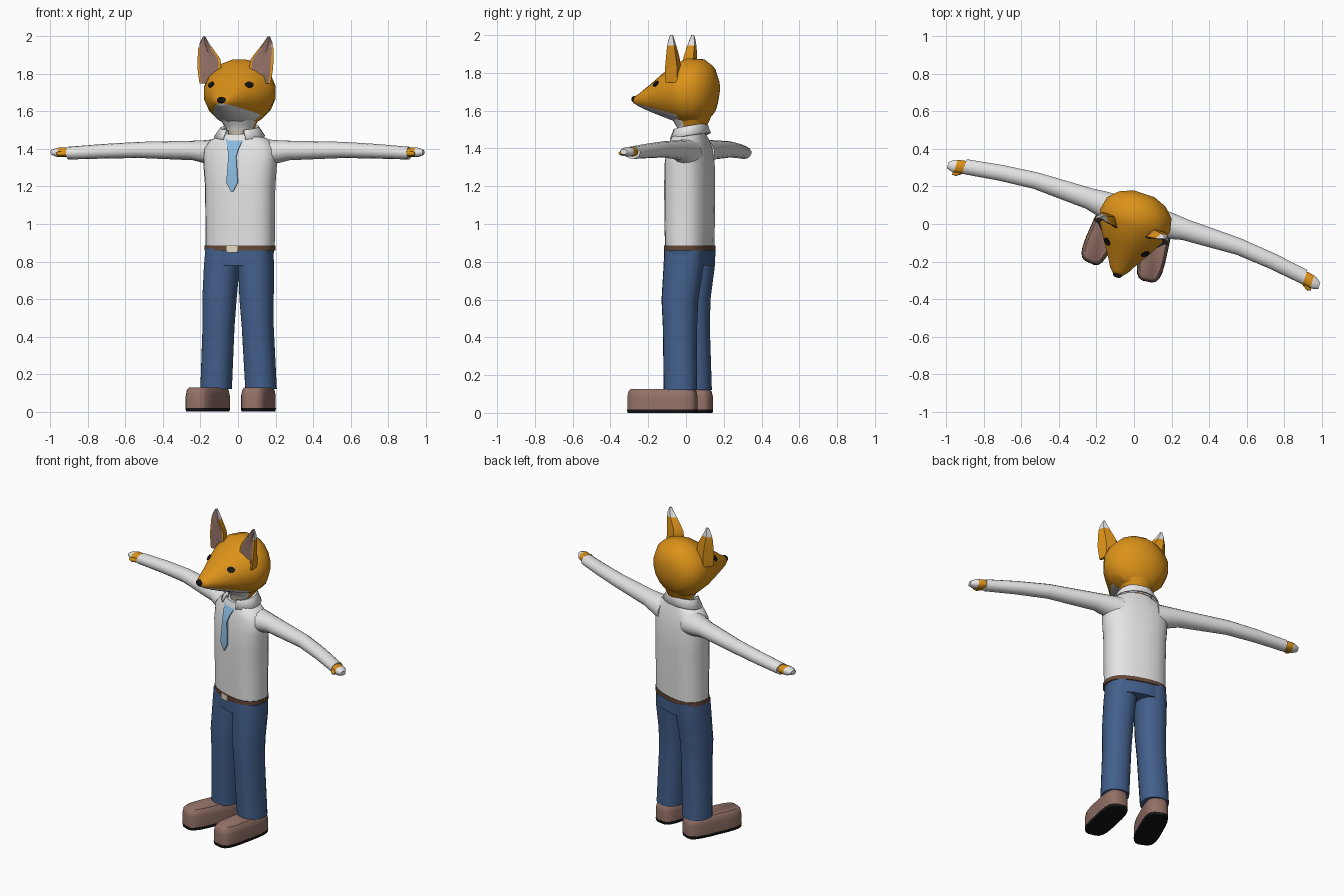
import bpy, bmesh, math
from mathutils import Matrix, Vector
from mathutils.bvhtree import BVHTree

cube = bpy.data.objects.get("Cube")
if cube:
    bpy.data.objects.remove(cube)

# The whole figure is turned a little to its right
TURN = Matrix.Rotation(math.radians(-18), 4, 'Z')


def material(name, r, g, b):
    m = bpy.data.materials.new(name)
    m.use_nodes = True
    m.diffuse_color = (r, g, b, 1)
    bsdf = m.node_tree.nodes["Principled BSDF"]
    bsdf.inputs["Base Color"].default_value = (r, g, b, 1)
    bsdf.inputs["Roughness"].default_value = 0.8
    return m


ORANGE = material("orange fur", 0.72, 0.29, 0.01)
WHITE = material("white", 0.78, 0.78, 0.78)
DENIM = material("denim blue", 0.055, 0.115, 0.26)
LEATHER = material("dusty brown", 0.29, 0.165, 0.135)
BELT = material("belt brown", 0.13, 0.065, 0.04)
TIE = material("light blue", 0.25, 0.49, 0.72)
CREAM = material("cream", 0.78, 0.67, 0.53)
BLACK = material("black", 0.008, 0.008, 0.008)


def ring(axis, pos, c1, c2, r1, r2, n=16, power=2):
    """Rounded cross-section at a position along an axis."""
    pts = []
    for i in range(n):
        a = 2 * math.pi * (i + 0.5) / n
        u, v = math.cos(a), math.sin(a)
        u = c1 + r1 * math.copysign(abs(u) ** (2 / power), u)
        v = c2 + r2 * math.copysign(abs(v) ** (2 / power), v)
        pts.append({'X': (pos, u, v), 'Y': (u, pos, v), 'Z': (u, v, pos)}[axis])
    return pts


def loft(rings, closed=True):
    """Skin a list of rings; each face remembers its column number."""
    bm = bmesh.new()
    rows = [[bm.verts.new(p) for p in r] for r in rings]
    n = len(rows[0])
    for a, b in zip(rows, rows[1:]):
        for j in range(n if closed else n - 1):
            k = (j + 1) % n
            bm.faces.new((a[j], a[k], b[k], b[j])).material_index = j
    if closed:
        for r in (rows[0], rows[-1]):
            bm.faces.new(r).material_index = n
    return bm


def finish(name, bm, mats, rule=None, angle=45):
    """Colour, turn and shade a part; rule takes face centre and column."""
    bmesh.ops.recalc_face_normals(bm, faces=bm.faces[:])
    for f in bm.faces:
        f.material_index = rule(f.calc_center_median(), f.material_index) if rule else 0
    bm.transform(TURN)
    me = bpy.data.meshes.new(name)
    bm.to_mesh(me)
    bm.free()
    ob = bpy.data.objects.new(name, me)
    bpy.context.collection.objects.link(ob)
    for m in mats:
        me.materials.append(m)
    bpy.ops.object.select_all(action='DESELECT')
    ob.select_set(True)
    bpy.context.view_layer.objects.active = ob
    bpy.ops.object.shade_smooth_by_angle(angle=math.radians(angle))
    return ob


def cut(bm, co, no):
    bmesh.ops.bisect_plane(bm, geom=bm.verts[:] + bm.edges[:] + bm.faces[:],
                           plane_co=co, plane_no=no)


def disc(centre, normal, rx, rz, n=10):
    """Thin oval plate facing along a normal."""
    bm = loft([ring('Z', h, 0, 0, rx, rz, n) for h in (-0.004, 0.004)])
    bm.transform(Matrix.Translation(centre) @ normal.to_track_quat('Z', 'Y').to_matrix().to_4x4())
    return bm


# Head: snout to back of skull, white below a sloping line
SKULL = [(-.292, .018, 1.64, 1.67), (-.26, .05, 1.622, 1.69), (-.2, .085, 1.595, 1.735),
         (-.12, .137, 1.565, 1.80), (-.05, .178, 1.54, 1.85), (.02, .2, 1.52, 1.88),
         (.09, .185, 1.53, 1.875), (.14, .135, 1.575, 1.84), (.17, .06, 1.66, 1.78)]
head = loft([ring('Y', y, 0, (lo + hi) / 2, w, (hi - lo) / 2) for y, w, lo, hi in SKULL])
cut(head, (0, -.28, 1.64), (0, .22, 1))
cut(head, (0, -.01, 1.6), (0, 1, 0))
bmesh.ops.recalc_face_normals(head, faces=head.faces[:])
tree = BVHTree.FromBMesh(head)


def muzzle_colour(c, j):
    return int(c.y < -.01 and c.z < 1.64 - .22 * (c.y + .28))


finish("head", head, [ORANGE, WHITE], muzzle_colour, 60)

# Nose
finish("nose", loft([ring('Y', y, 0, 1.66, w, w * .75, 10)
                     for y, w in ((-.27, .024), (-.29, .025), (-.3, .014))]), [BLACK])

# Neck: cream throat, white under the chin, orange behind
finish("neck", loft([ring('Z', z, 0, y, r, r) for z, y, r in
                     ((1.4, .03, .068), (1.5, .03, .07), (1.53, .03, .088), (1.6, .025, .125))]),
       [ORANGE, WHITE, CREAM], lambda c, j: 0 if c.y > .01 else (2 if c.z < 1.5 else 1))

# Torso, belt and hips
BODY = [(.87, .187, .115), (1.0, .188, .118), (1.2, .19, .12), (1.32, .2, .115),
        (1.4, .2, .1), (1.445, .165, .088), (1.48, .1, .078)]
finish("shirt", loft([ring('Z', z, .005, .022, w, d, 20, 2.5) for z, w, d in BODY]), [WHITE])
finish("belt", loft([ring('Z', z, .005, .022, .192, .12, 20, 2.5) for z in (.86, .885)]), [BELT])
finish("hips", loft([ring('Z', z, .005, .022, w, .113, 20, 2.5)
                     for z, w in ((.78, .17), (.87, .186))]), [DENIM])
buckle = bmesh.new()
bmesh.ops.create_cube(buckle, size=1, matrix=Matrix.Translation((0, -.098, .865))
                      @ Matrix.Diagonal((.06, .009, .036, 1)))
finish("belt_buckle", buckle, [CREAM])

# Tie: knot and blade hanging in front of the chest
TIE_SHAPE = [(1.455, .05, -.06), (1.4, .03, -.088), (1.36, .022, -.1), (1.22, .032, -.106), (1.17, .004, -.106)]
finish("tie", loft([[(-w, y, z), (w, y, z), (w, y + .008, z), (-w, y + .008, z)]
                    for z, w, y in TIE_SHAPE]), [TIE], None, 30)

# Collar: folded band open at the front and raised behind
COLLAR = [(.14, .105, 1.45), (.105, .088, 1.5), (.085, .074, 1.495), (.085, .074, 1.45)]
rows = []
for rx, ry, z in COLLAR:
    row = []
    for i in range(19):
        a = math.radians(28 + i * (304 / 18))
        row.append((rx * math.sin(a), .025 - ry * math.cos(a), z + .033 * (1 - math.cos(a)) / 2))
    rows.append(row)
collar = finish("collar", loft(rows, False), [WHITE], None, 50)
collar.modifiers.new("thickness", 'SOLIDIFY').thickness = .008

# Paired parts
ARM = [(.11, .04, 1.375, .085, .08), (.2, .05, 1.385, .07, .062), (.27, .055, 1.392, .058, .052),
       (.57, .058, 1.395, .046, .043), (.76, .04, 1.388, .044, .039), (.955, .012, 1.378, .042, .034)]
HAND = [(.93, .012, .03, .022), (.965, .008, .036, .025), (1.0, .0, .036, .026),
        (1.015, -.002, .033, .024), (1.042, -.008, .018, .014)]
LEG = [(.87, .09, .022, .092, .108), (.78, .096, .018, .094, .106), (.6, .104, .0, .09, .097),
       (.45, .11, .002, .084, .09), (.12, .126, .01, .083, .088)]
EAR = [(1.75, .11, .2, .06), (1.83, .078, .212, .055), (1.88, .085, .213, .045),
       (1.935, .128, .211, .035), (1.97, .155, .203, .024), (2.0, .174, .188, .01)]

for side, s in (("left", 1), ("right", -1)):
    finish(side + "_sleeve", loft([ring('X', s * x, y, z, ry, rz, 14)
                                   for x, y, z, ry, rz in ARM]), [WHITE])
    finish(side + "_hand", loft([ring('X', s * x, y, 1.382, ry, rz, 10, 2.5)
                                 for x, y, ry, rz in HAND]),
           [ORANGE, WHITE], lambda c, j: int(abs(c.x) > 1.005))
    finish(side + "_thumb", loft([ring('X', s * x, y, 1.375, r, r, 8)
                                  for x, y, r in ((.955, -.02, .012), (.985, -.038, .014), (1.005, -.042, .007))]),
           [ORANGE])

    finish(side + "_trouser_leg", loft([ring('Z', z, s * x, y, rx, ry, 16, 2.3)
                                        for z, x, y, rx, ry in LEG]), [DENIM])

    # Shoe with black sole, toes pointing slightly outward
    spin = Matrix.Translation((s * .142, -.085, 0)) @ Matrix.Rotation(s * math.radians(6), 4, 'Z')
    for part, mat, levels in (("shoe", LEATHER, ((.016, 1), (.085, 1), (.115, .93), (.127, .8))),
                              ("sole", BLACK, ((0, .98), (.018, 1.02)))):
        bm = loft([ring('Z', z, 0, 0, .073 * k, .186 * (k + 1) / 2, 20, 3.6) for z, k in levels])
        bm.transform(spin)
        finish(side + "_" + part, bm, [mat])

    # Ear: scooped front, rounded back, white tip
    rings = []
    for z, x0, x1, t in EAR:
        w, f = x1 - x0, -.02 - t / 2
        shape = [(0, 0), (.1, -.003), (.5, t * .4), (.9, -.003), (1, 0), (.75, t), (.25, t)]
        rings.append([(s * (x0 + u * w), f + v, z) for u, v in shape])
    bm = loft(rings)
    cut(bm, (0, 0, 1.945), (0, 0, 1))
    finish(side + "_ear", bm, [ORANGE, WHITE, LEATHER],
           lambda c, j: 2 if j in (1, 2) else int(c.z > 1.945), 50)

    # Eye plate lying on the face
    hit, normal, _, _ = tree.ray_cast(Vector((s * .106, -1, 1.742)), Vector((0, 1, 0)))
    finish(side + "_eye", disc(hit + normal * .002, normal, .024, .018), [BLACK])
